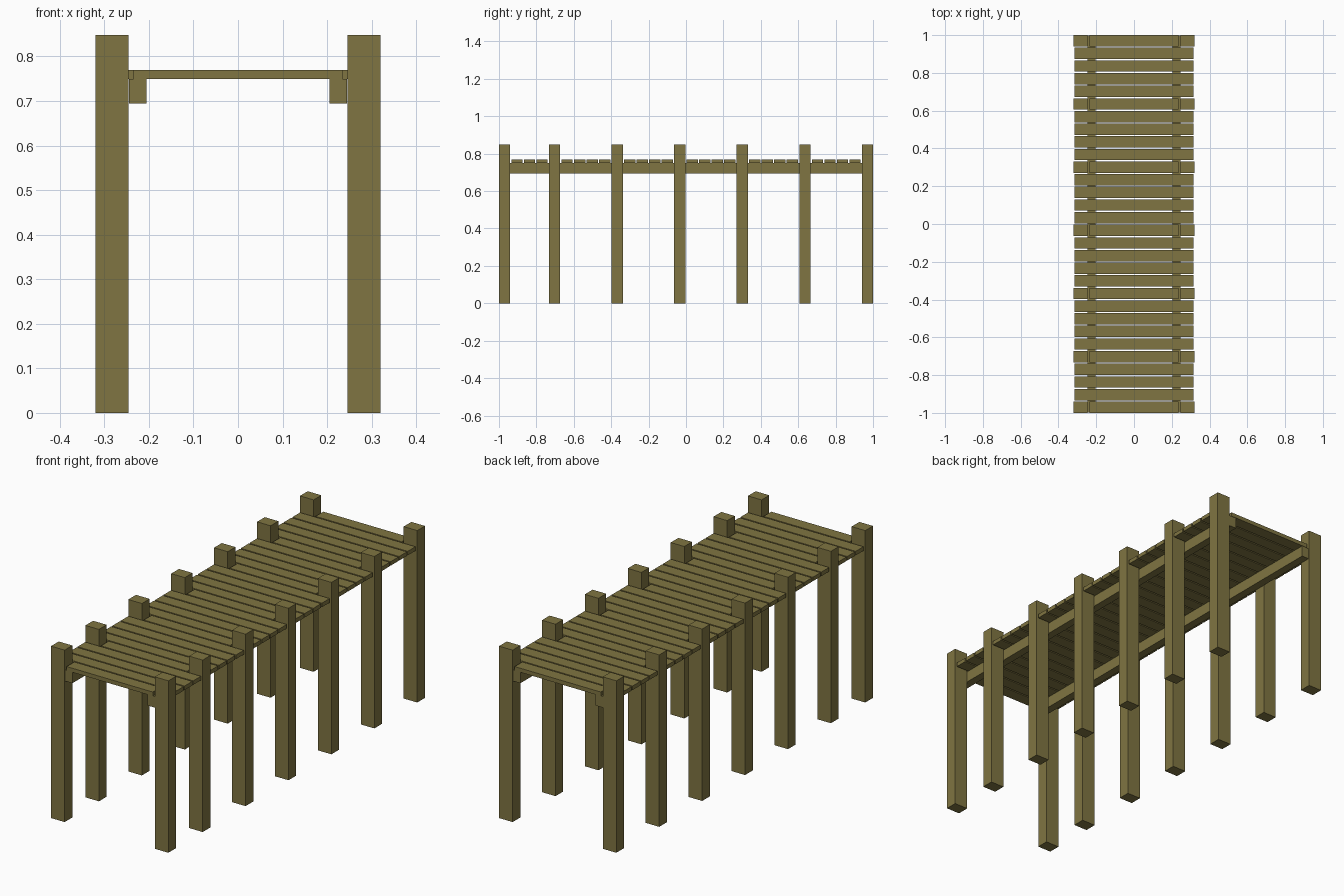
import bpy

if "Cube" in bpy.data.objects:
    bpy.data.objects.remove(bpy.data.objects["Cube"])

wood = bpy.data.materials.new("weathered_wood")
wood.diffuse_color = (0.215, 0.178, 0.054, 1)
wood.use_nodes = True
wood.node_tree.nodes["Principled BSDF"].inputs["Base Color"].default_value = wood.diffuse_color


def box(name, x0, x1, y0, y1, z0, z1):
    """Axis-aligned timber between the given limits."""
    bpy.ops.mesh.primitive_cube_add(
        size=1, location=((x0 + x1) / 2, (y0 + y1) / 2, (z0 + z1) / 2))
    ob = bpy.context.object
    ob.name = name
    ob.scale = (x1 - x0, y1 - y0, z1 - z0)
    bpy.ops.object.transform_apply(location=False, rotation=False, scale=True)
    ob.data.materials.append(wood)
    return ob


PLANKS = 30
PITCH = 1.94 / (PLANKS - 1)
POST_ROWS = (0, 4, 9, 14, 19, 24, 29)

# Deck planks, shortened where they sit between a pair of posts
for i in range(PLANKS):
    y = -0.97 + i * PITCH
    half = 0.235 if i in POST_ROWS else 0.315
    box("deck_plank", -half, half, y - 0.03, y + 0.03, 0.75, 0.77)
    # Posts
    if i in POST_ROWS:
        box("left_post", -0.32, -0.246, y - 0.03, y + 0.03, 0, 0.848)
        box("right_post", 0.246, 0.32, y - 0.03, y + 0.03, 0, 0.848)

# Long support beams under the deck
box("left_beam", -0.245, -0.205, -0.998, 0.998, 0.695, 0.75)
box("right_beam", 0.205, 0.245, -0.998, 0.998, 0.695, 0.75)
